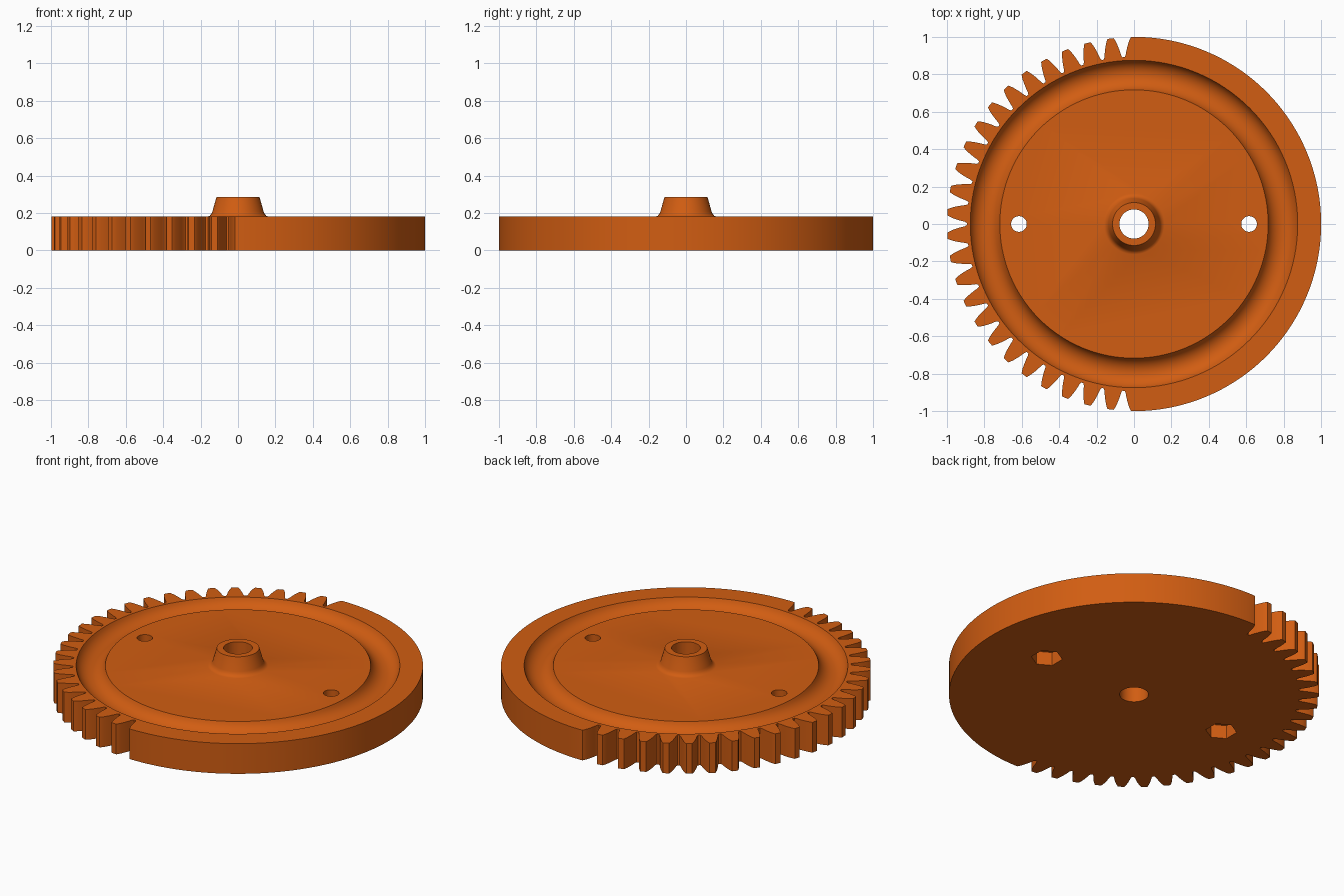
import bpy, bmesh, math
from math import sin, cos, pi, radians

if "Cube" in bpy.data.objects:
    bpy.data.objects.remove(bpy.data.objects["Cube"])

THICK = 0.18
orange = bpy.data.materials.new("burnt orange")
orange.diffuse_color = (0.64, 0.11, 0.006, 1)
orange.use_nodes = True
orange.node_tree.nodes["Principled BSDF"].inputs["Base Color"].default_value = orange.diffuse_color


def make_object(name, bm):
    bmesh.ops.recalc_face_normals(bm, faces=bm.faces)
    mesh = bpy.data.meshes.new(name)
    bm.to_mesh(mesh)
    bm.free()
    mesh.materials.append(orange)
    obj = bpy.data.objects.new(name, mesh)
    bpy.context.collection.objects.link(obj)
    return obj


def prism(name, outline, z0, z1):
    bm = bmesh.new()
    face = bm.faces.new([bm.verts.new((x, y, z0)) for x, y in outline])
    ext = bmesh.ops.extrude_face_region(bm, geom=[face])
    verts = [v for v in ext["geom"] if isinstance(v, bmesh.types.BMVert)]
    bmesh.ops.translate(bm, verts=verts, vec=(0, 0, z1 - z0))
    return make_object(name, bm)


def circle(r, n, cx=0.0, start=0.0):
    return [(cx + r * cos(start + 2 * pi * i / n), r * sin(start + 2 * pi * i / n))
            for i in range(n)]


def ring(name, profile, n):
    """Closed (radius, height) profile swept around z."""
    bm = bmesh.new()
    rows = [[bm.verts.new((r * cos(2 * pi * i / n), r * sin(2 * pi * i / n), z))
             for r, z in profile] for i in range(n)]
    m = len(profile)
    for i in range(n):
        a, b = rows[i], rows[(i + 1) % n]
        for j in range(m):
            k = (j + 1) % m
            bm.faces.new((a[j], b[j], b[k], a[k]))
    return make_object(name, bm)


def combine(target, other, operation):
    mod = target.modifiers.new(operation, "BOOLEAN")
    mod.operation = operation
    mod.solver = "EXACT"
    mod.object = other
    bpy.context.view_layer.objects.active = target
    bpy.ops.object.modifier_apply(modifier=mod.name)
    bpy.data.objects.remove(other)


# Toothed outline: plain on +x, teeth on -x with a half tooth at each end
PITCH = radians(7.2)
flank = [(0.893, 0.050), (0.905, 0.0445), (0.925, 0.041), (0.95, 0.035),
         (0.975, 0.0275), (0.995, 0.019), (0.999, 0.016)]


def flank_points(angle, side):
    pts = [(r, angle + side * w / r) for r, w in flank]
    return pts[::-1] if side > 0 else pts


polar = [(1.0, -pi / 2 + pi * i / 90) for i in range(91)]
polar += flank_points(pi / 2, 1)
for t in range(1, 25):
    a = pi / 2 + t * PITCH
    polar += flank_points(a, -1) + flank_points(a, 1)
polar += flank_points(3 * pi / 2, -1)
gear = prism("half_gear", [(r * cos(a), r * sin(a)) for r, a in polar], 0, THICK)

# Rounded groove between rim and web
R0, R1, DEPTH = 0.717, 0.875, 0.055
mid, half = (R0 + R1) / 2, (R1 - R0) / 2
big = (half ** 2 + DEPTH ** 2) / (2 * DEPTH)
span = math.asin(half / big)
groove = [(mid + big * sin(span * (i / 7 - 1)),
           THICK - DEPTH + big * (1 - cos(span * (i / 7 - 1)))) for i in range(15)]
groove += [(R1, THICK + 0.1), (R0, THICK + 0.1)]
combine(gear, ring("groove_cutter", groove, 128), "DIFFERENCE")

# Tapered hub with a flared foot
hub = [(0.04, 0.285), (0.115, 0.285), (0.137, 0.207), (0.142, 0.195),
       (0.151, 0.185), (0.165, 0.179), (0.165, 0.1), (0.04, 0.1)]
combine(gear, ring("hub", hub, 64), "UNION")

# Centre bore, two screw holes and hexagonal nut pockets underneath
combine(gear, prism("bore_cutter", circle(0.078, 48), -0.1, 0.5), "DIFFERENCE")
for cx in (-0.615, 0.615):
    combine(gear, prism("hole_cutter", circle(0.042, 32, cx), -0.1, 0.5), "DIFFERENCE")
    combine(gear, prism("nut_cutter", circle(0.085, 6, cx, pi / 2), -0.1, 0.08), "DIFFERENCE")

bpy.ops.object.select_all(action="DESELECT")
gear.select_set(True)
bpy.context.view_layer.objects.active = gear
bpy.ops.object.shade_smooth_by_angle(angle=radians(30))
